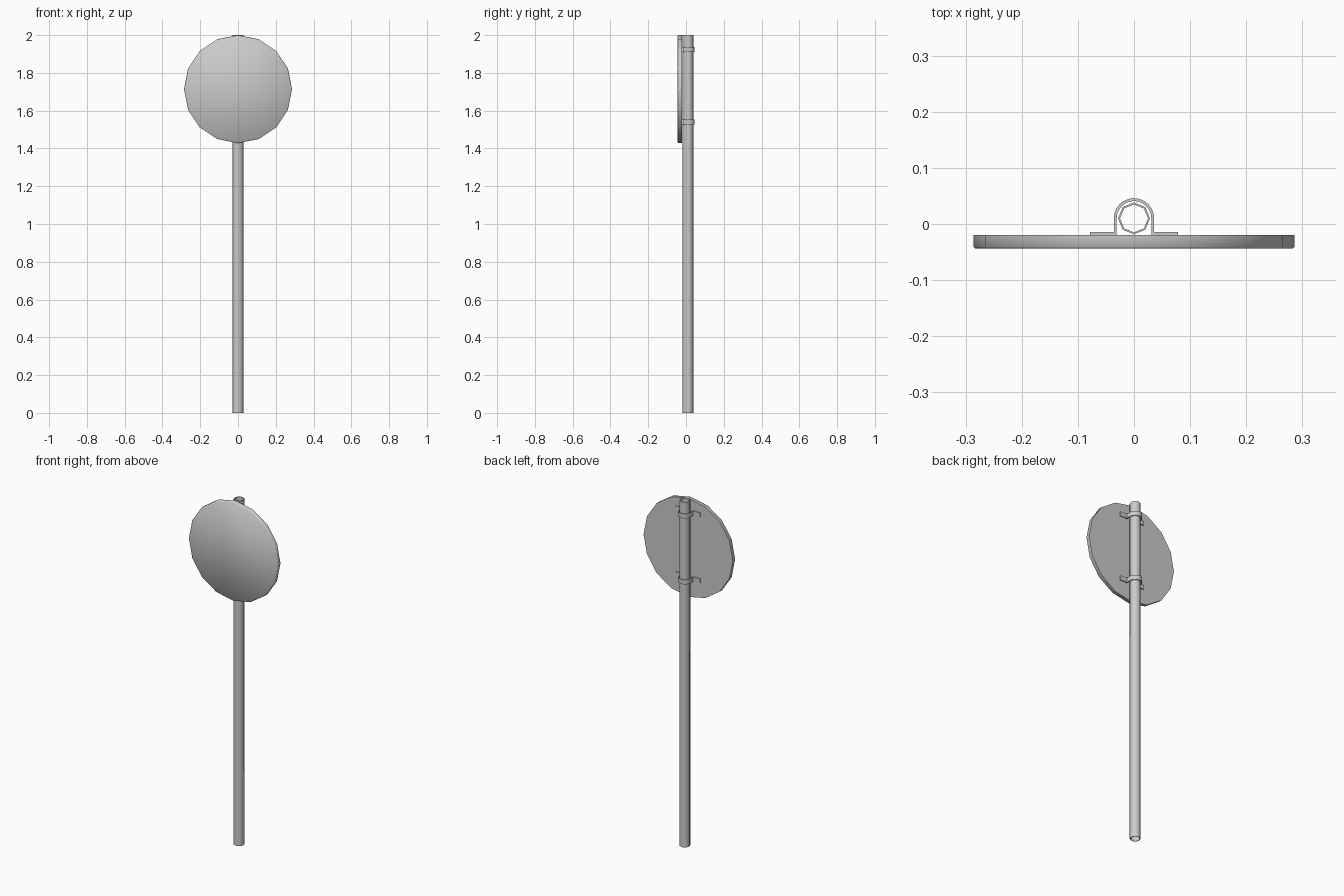
import bpy, bmesh
from math import sin, cos, pi, radians

cube = bpy.data.objects.get("Cube")
if cube:
    bpy.data.objects.remove(cube, do_unlink=True)

grey = bpy.data.materials.new("plain grey")
grey.use_nodes = True
grey.diffuse_color = (0.6, 0.6, 0.6, 1)
grey.node_tree.nodes["Principled BSDF"].inputs["Base Color"].default_value = (0.6, 0.6, 0.6, 1)

POLE_Y = 0.01


def ring(radius, sides):
    return [(radius * sin(2 * pi * i / sides), radius * cos(2 * pi * i / sides)) for i in range(sides)]


def loft(name, loops, cap=True, closed=False):
    """Skin a list of equal point loops, capping the ends or joining last to first."""
    bm = bmesh.new()
    rows = [[bm.verts.new(p) for p in loop] for loop in loops]
    pairs = list(zip(rows, rows[1:]))
    if closed:
        pairs.append((rows[-1], rows[0]))
    n = len(rows[0])
    for a, b in pairs:
        for i in range(n):
            j = (i + 1) % n
            bm.faces.new((a[i], a[j], b[j], b[i]))
    if cap:
        bm.faces.new(rows[0])
        bm.faces.new(rows[-1])
    bmesh.ops.recalc_face_normals(bm, faces=bm.faces)
    mesh = bpy.data.meshes.new(name)
    bm.to_mesh(mesh)
    bm.free()
    obj = bpy.data.objects.new(name, mesh)
    bpy.context.collection.objects.link(obj)
    mesh.materials.append(grey)
    bpy.ops.object.select_all(action='DESELECT')
    obj.select_set(True)
    bpy.context.view_layer.objects.active = obj
    bpy.ops.object.shade_smooth_by_angle(angle=radians(46))
    return obj


# Hollow eight-sided pole
loft("pole", [[(x, y + POLE_Y, z) for x, y in ring(r, 8)]
              for r, z in ((0.0285, 0), (0.0285, 2), (0.025, 2), (0.025, 0))],
     cap=False, closed=True)

# Round sign plate with a slightly chamfered front edge
loft("sign_plate", [[(x, y, z + 1.714) for x, z in ring(r, 16)]
                    for r, y in ((0.286, -0.02), (0.286, -0.041), (0.283, -0.044))])

# Strap clamps: arch around the pole with a flat foot on each side
BACK, FOOT = -0.02, -0.0145


def arch(radius, steps=12):
    return [(radius * cos(pi * i / steps), POLE_Y + radius * sin(pi * i / steps)) for i in range(steps + 1)]


outer = [(0.078, BACK), (0.078, FOOT), (0.036, FOOT)] + arch(0.036) + [(-0.036, FOOT), (-0.078, FOOT), (-0.078, BACK)]
inner = [(-0.031, BACK)] + arch(0.031)[::-1] + [(0.031, BACK)]
for name, z in (("upper_clamp", 1.923), ("lower_clamp", 1.541)):
    loft(name, [[(x, y, z + dz) for x, y in outer + inner] for dz in (-0.013, 0.013)])
